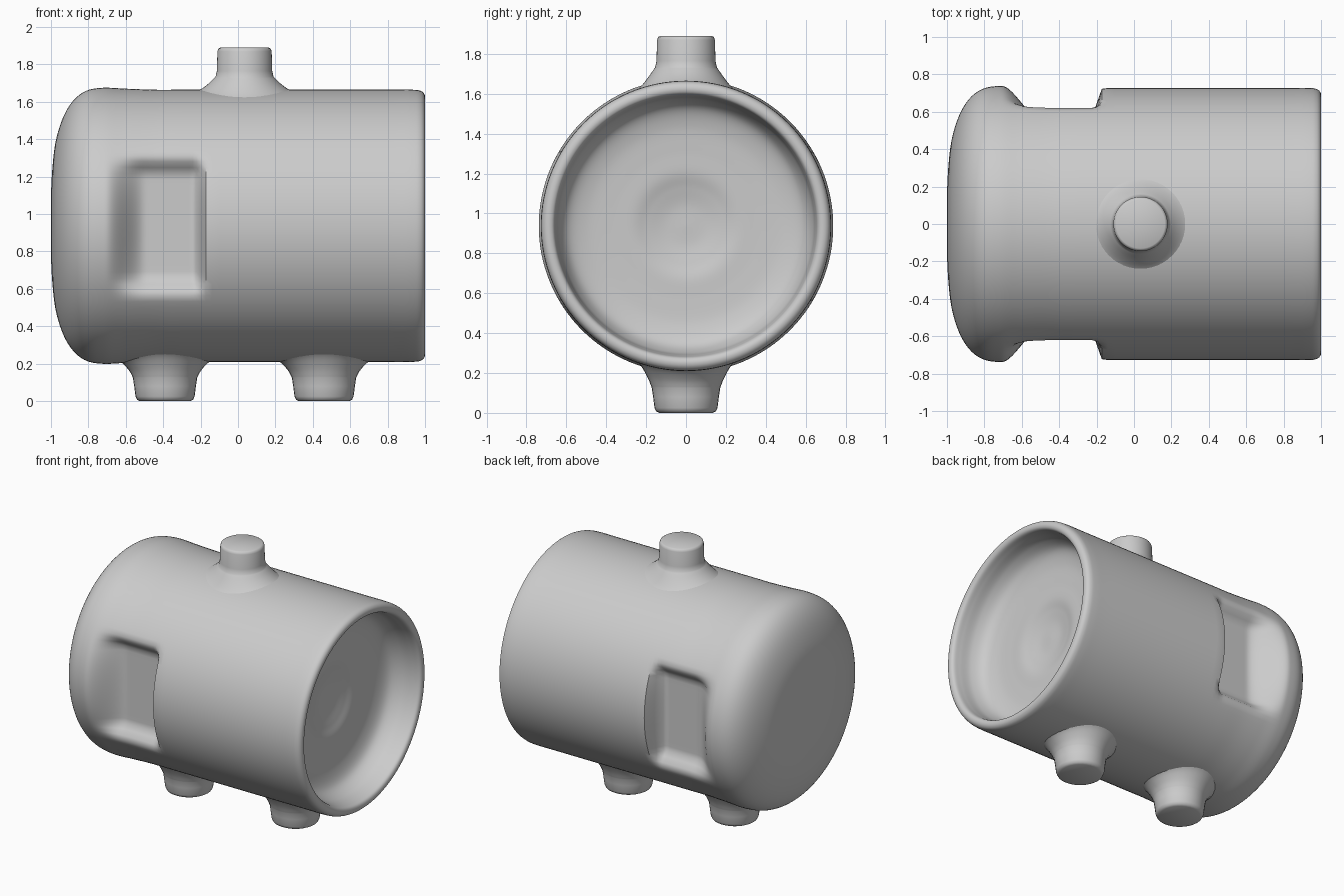
import bpy, bmesh, math
from mathutils import Vector

if "Cube" in bpy.data.objects:
    bpy.data.objects.remove(bpy.data.objects["Cube"])

AXIS_Z, R = 0.9375, 0.7275

grey = bpy.data.materials.new("plain_grey")
grey.diffuse_color = (0.6, 0.6, 0.6, 1)
grey.use_nodes = True
grey.node_tree.nodes["Principled BSDF"].inputs["Base Color"].default_value = grey.diffuse_color


def spline(pts, n):
    """Smooth curve through the profile points."""
    p = [Vector(q) for q in [pts[0]] + pts + [pts[-1]]]
    out = []
    for i in range(1, len(p) - 2):
        a, b, c, d = p[i - 1:i + 3]
        for k in range(n):
            t = k / n
            out.append(0.5 * (2 * b + (c - a) * t + (2 * a - 5 * b + 4 * c - d) * t ** 2
                              + (3 * b - a - 3 * c + d) * t ** 3))
    return out + [p[-1]]


def lathe(name, profile, place, segments):
    """Spin (height, radius) points; place() maps height, radius, angle to a point."""
    bm = bmesh.new()
    rings = [[bm.verts.new(place(h, max(r, 0), 2 * math.pi * s / segments))
              for s in range(segments)] for h, r in profile]
    for a, b in zip(rings, rings[1:]):
        for s in range(segments):
            t = (s + 1) % segments
            bm.faces.new((a[s], a[t], b[t], b[s]))
    bmesh.ops.remove_doubles(bm, verts=bm.verts, dist=0.0002)
    bmesh.ops.recalc_face_normals(bm, faces=bm.faces)
    mesh = bpy.data.meshes.new(name)
    bm.to_mesh(mesh)
    bm.free()
    mesh.materials.append(grey)
    obj = bpy.data.objects.new(name, mesh)
    bpy.context.collection.objects.link(obj)
    bpy.ops.object.select_all(action='DESELECT')
    obj.select_set(True)
    bpy.context.view_layer.objects.active = obj
    bpy.ops.object.shade_smooth_by_angle(angle=math.radians(45))
    return obj


def step(a, b, v):
    t = min(max((v - a) / (b - a), 0), 1)
    return t * t * (3 - 2 * t)


def barrel_point(x, r, ang):
    """Point on the barrel, pressed in at the two side hand grips."""
    y, z = r * math.cos(ang), r * math.sin(ang)
    if x < 0 and abs(y) > 0.56:
        m = step(-0.71, -0.49, x) * step(-0.165, -0.235, x) * step(0.39, 0.27, abs(z))
        y -= math.copysign(m * (abs(y) - 0.56), y)
    return (x, y, AXIS_Z + z)


# Barrel: rounded closed end, straight wall, rounded rim and hollow open end
barrel_profile = [
    (-1, 0), (-1, 0.15), (-0.993, 0.3), (-0.975, 0.45), (-0.935, 0.58), (-0.88, 0.67),
    (-0.81, 0.722), (-0.72, 0.738), (-0.6, 0.733), (-0.45, R), (-0.3, R), (-0.1, R),
    (0.4, R), (0.8, R), (0.93, R), (0.975, 0.722), (0.996, 0.705), (1, 0.68),
    (0.985, 0.66), (0.94, 0.65), (0.86, 0.635), (0.79, 0.59), (0.755, 0.5),
    (0.745, 0.38), (0.742, 0.27), (0.725, 0.19), (0.71, 0.1), (0.71, 0)]
lathe("barrel", spline(barrel_profile, 8), barrel_point, 128)


def stub(name, cx, side, profile, segments):
    """Flared stub whose base follows the curve of the barrel."""
    def place(h, r, ang):
        y = r * math.sin(ang)
        drop = (R - math.sqrt(R * R - y * y)) * (1 - step(0.0, 0.1, h))
        return (cx + r * math.cos(ang), y, AXIS_Z + side * (R + h - drop))
    lathe(name, profile, place, segments)


# Filler spout on top
flare = spline([(-0.015, 0.27), (0.005, 0.23), (0.035, 0.19), (0.07, 0.155)], 4)
stub("spout", 0.035, 1, flare + [(0.1, 0.148), (0.205, 0.145), (0.219, 0.14),
                                 (0.225, 0.13), (0.225, 0)], 48)

# Two feet below
for name, cx in (("left_foot", -0.39), ("right_foot", 0.46)):
    flare = spline([(-0.015, 0.26), (0.01, 0.225), (0.05, 0.19), (0.085, 0.172)], 4)
    stub(name, cx, -1, flare + [(0.13, 0.165), (0.185, 0.158), (0.202, 0.15),
                                (0.21, 0.135), (0.21, 0)], 32)
